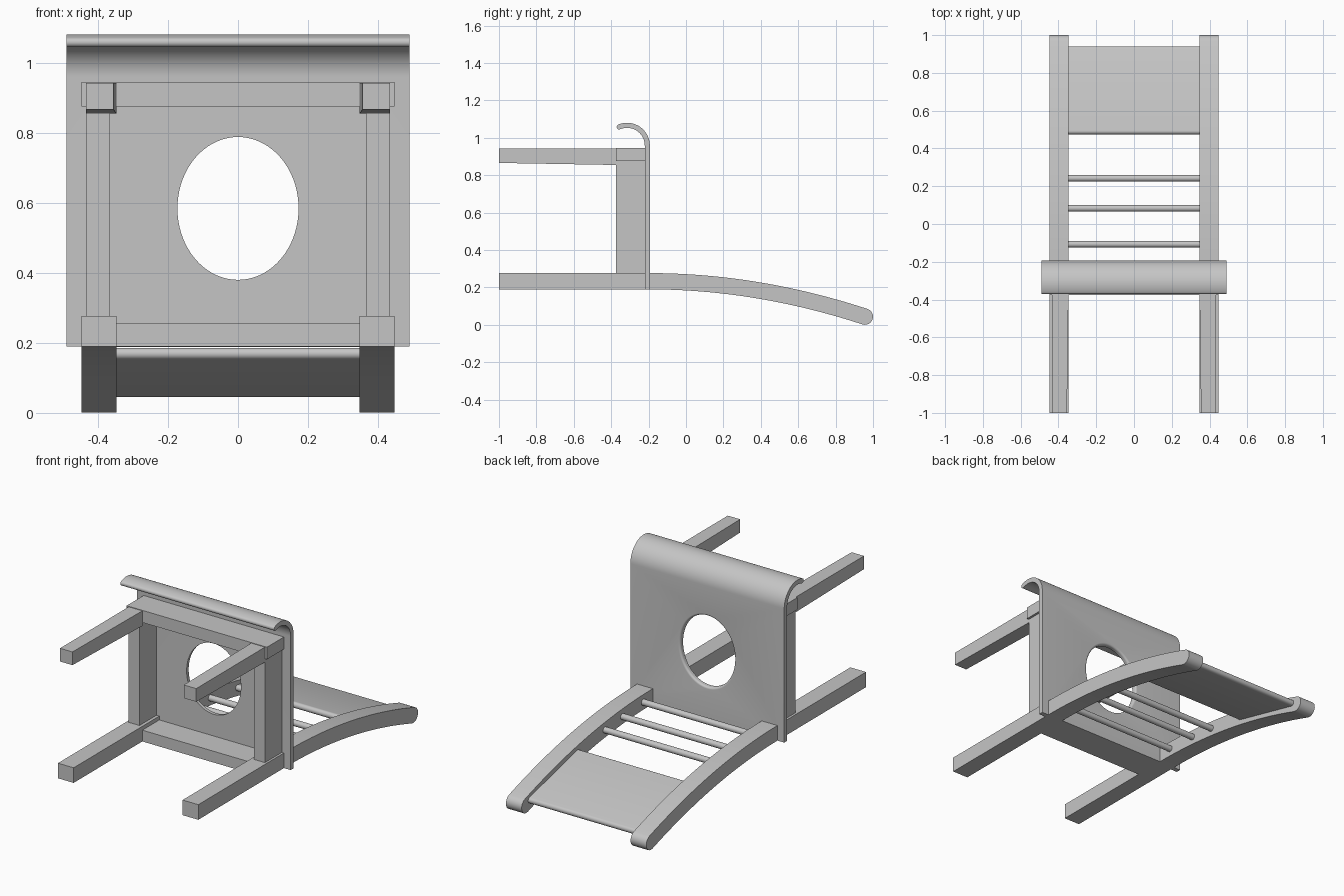
import bpy
from math import sin, cos, pi, radians, hypot

if "Cube" in bpy.data.objects:
    bpy.data.objects.remove(bpy.data.objects["Cube"])

GREY = (0.56, 0.56, 0.56, 1)
grey = bpy.data.materials.new("plain grey")
grey.use_nodes = True
grey.diffuse_color = GREY
grey.node_tree.nodes["Principled BSDF"].inputs["Base Color"].default_value = GREY


def make(name, verts, faces):
    mesh = bpy.data.meshes.new(name)
    mesh.from_pydata(verts, [], faces)
    mesh.materials.append(grey)
    obj = bpy.data.objects.new(name, mesh)
    bpy.context.collection.objects.link(obj)
    bpy.ops.object.select_all(action='DESELECT')
    obj.select_set(True)
    bpy.context.view_layer.objects.active = obj
    bpy.ops.object.mode_set(mode='EDIT')
    bpy.ops.mesh.select_all(action='SELECT')
    bpy.ops.mesh.normals_make_consistent(inside=False)
    bpy.ops.object.mode_set(mode='OBJECT')
    return obj


def smooth(obj):
    bpy.ops.object.select_all(action='DESELECT')
    obj.select_set(True)
    bpy.context.view_layer.objects.active = obj
    bpy.ops.object.shade_smooth_by_angle(angle=radians(35))


def loft(name, rings):
    """Skin closed rings of equal length and cap both ends."""
    n = len(rings[0])
    faces = [list(range(n)), list(range((len(rings) - 1) * n, len(rings) * n))]
    for r in range(len(rings) - 1):
        for i in range(n):
            j = (i + 1) % n
            faces.append([r * n + i, r * n + j, r * n + n + j, r * n + n + i])
    return make(name, [p for ring in rings for p in ring], faces)


def prism(name, profile, x0, x1):
    return loft(name, [[(x, y, z) for y, z in profile] for x in (x0, x1)])


def box(name, x0, x1, y0, y1, z0, z1):
    return prism(name, [(y0, z0), (y1, z0), (y1, z1), (y0, z1)], x0, x1)


def ribbon(path, r, round_start, round_end):
    """Outline of a strip of half thickness r along a (y, z) path."""
    left, right, dirs = [], [], []
    for i, (y, z) in enumerate(path):
        a, b = path[max(i - 1, 0)], path[min(i + 1, len(path) - 1)]
        length = hypot(b[0] - a[0], b[1] - a[1])
        dy, dz = (b[0] - a[0]) / length, (b[1] - a[1]) / length
        dirs.append((dy, dz))
        left.append((y - dz * r, z + dy * r))
        right.append((y + dz * r, z - dy * r))

    def cap(p, d):
        return [(p[0] + r * (-d[1] * cos(t) + d[0] * sin(t)),
                 p[1] + r * (d[0] * cos(t) + d[1] * sin(t)))
                for t in [pi * k / 12 for k in range(1, 12)]]

    end = cap(path[-1], dirs[-1]) if round_end else []
    start = cap(path[0], (-dirs[0][0], -dirs[0][1])) if round_start else []
    return left + end + right[::-1] + start


def spine(y):
    """Height of the centre line of the back posts."""
    return 0.2335 - max(y + 0.2, 0) ** 2 / 7.06


# Seat board with a rolled front edge
arc = [radians(113 * k / 28) for k in range(29)]
seat_path = [(-0.207, 0.19)] + [(-0.315 + 0.108 * cos(t), 0.959 + 0.108 * sin(t)) for t in arc]
seat = prism("seat", ribbon(seat_path, 0.0135, False, True), -0.49, 0.49)

# Oval opening with a rounded rim
rim = [(-0.3, 0)] + [(-0.2055 + 0.012 * sin(t), 0.012 * (1 - cos(t)))
                     for t in [pi / 2 * k / 6 for k in range(7)]] + [(-0.15, 0.012)]
cutter = loft("oval_cutter", [[((0.173 + g) * cos(2 * pi * k / 72), y,
                                0.584 + (0.204 + g) * sin(2 * pi * k / 72))
                               for k in range(72)] for y, g in rim])
cutter.hide_render = True
cut = seat.modifiers.new("opening", 'BOOLEAN')
cut.operation = 'DIFFERENCE'
cut.solver = 'EXACT'
cut.object = cutter
bpy.context.view_layer.update()
seat.data = bpy.data.meshes.new_from_object(
    seat.evaluated_get(bpy.context.evaluated_depsgraph_get()))
seat.modifiers.clear()
bpy.data.objects.remove(cutter)
smooth(seat)

# Back posts running into the rear legs, front legs and side rails
post_path = [(-1, spine(-1))] + [(y, spine(y)) for y in
                                 [-0.2 + 1.1565 * k / 30 for k in range(31)]]
for side, s in (("left", 1), ("right", -1)):
    post = prism(side + "_back_post", ribbon(post_path, 0.0435, False, True), s * 0.347, s * 0.447)
    smooth(post)
    loft(side + "_front_leg",
         [[(s * x, y, z) for x, z in ((xi, zi), (0.434, zi), (0.434, 0.942), (xi, 0.942))]
          for y, xi, zi in ((-1, 0.355, 0.866), (-0.37, 0.347, 0.855))])
    box(side + "_side_rail", s * 0.365, s * 0.434, -0.375, -0.215, 0.27, 0.88)

# Cross rails under the seat
box("front_rail", -0.447, 0.447, -0.375, -0.215, 0.875, 0.945)
box("rear_rail", -0.35, 0.35, -0.375, -0.215, 0.19, 0.255)

# Round spindles of the backrest
for i, y in enumerate((-0.107, 0.083, 0.242)):
    spindle = prism("spindle_%d" % (i + 1),
                    [(y + 0.0175 * cos(2 * pi * k / 24), spine(y) + 0.0175 * sin(2 * pi * k / 24))
                     for k in range(24)], -0.35, 0.35)
    smooth(spindle)

# Flat backrest panel with rounded edges
panel = prism("backrest_panel", ribbon([(0.491, 0.169), (0.924, 0.063)], 0.017, True, True),
              -0.35, 0.35)
smooth(panel)
